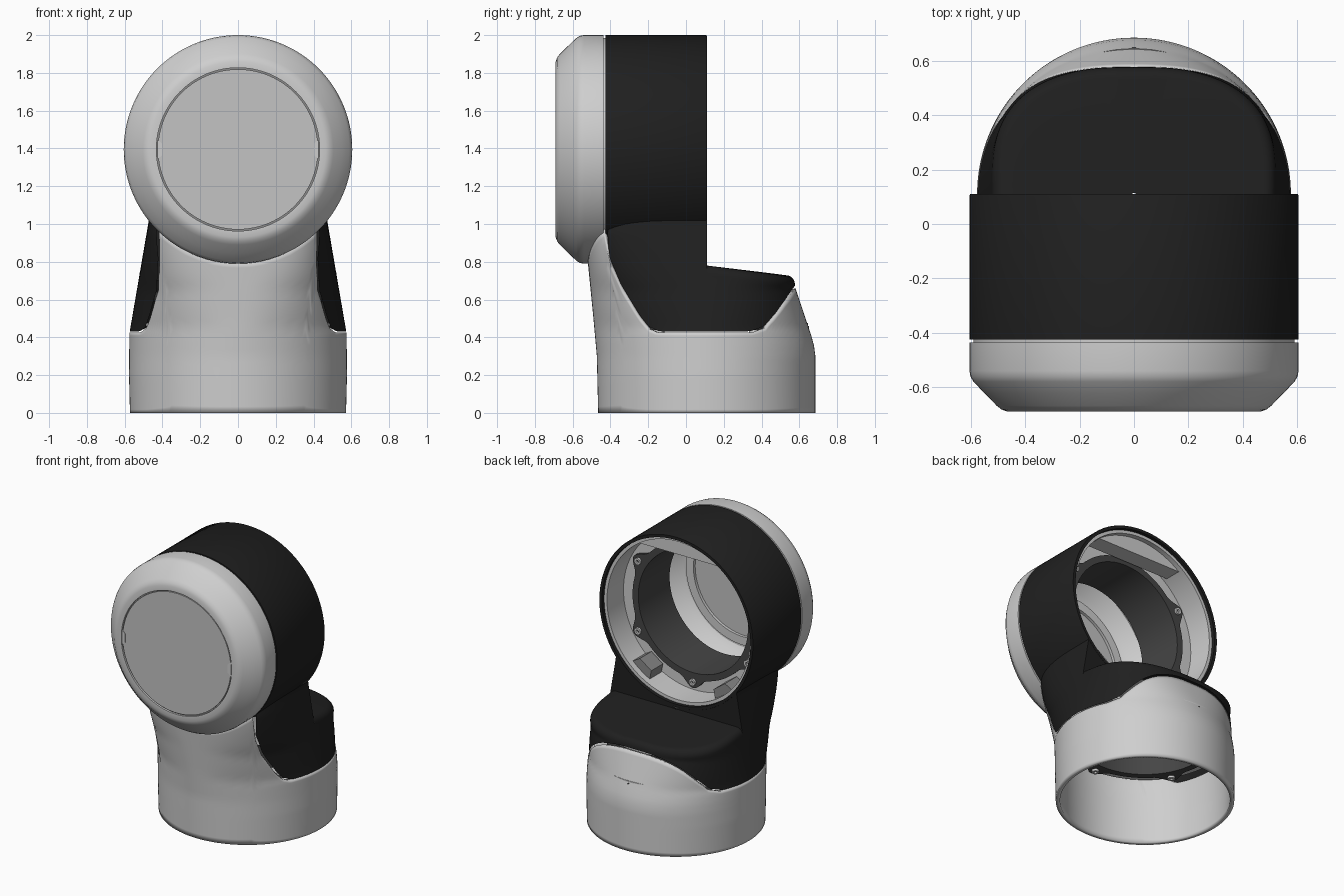
import bpy, bmesh, math
from math import sin, cos, pi, sqrt

if "Cube" in bpy.data.objects:
    bpy.data.objects.remove(bpy.data.objects["Cube"])

CZ, CY = 1.395, 0.11        # height of horizontal axis, y of vertical axis
N = 192                     # columns around the lower body


def material(name, v):
    m = bpy.data.materials.new(name)
    m.diffuse_color = (v, v, v, 1)
    m.use_nodes = True
    m.node_tree.nodes["Principled BSDF"].inputs["Base Color"].default_value = m.diffuse_color
    return m


LIGHT = material("light_grey", 0.62)
DISC = material("disc_grey", 0.55)
BLACK = material("black", 0.014)
DARK = material("dark_grey", 0.06)
STEEL = material("groove_grey", 0.25)


def make(name, verts, faces, mat, closed=True):
    bm = bmesh.new()
    vs = [bm.verts.new(v) for v in verts]
    for f in faces:
        bm.faces.new([vs[i] for i in f])
    if closed:
        bmesh.ops.recalc_face_normals(bm, faces=bm.faces)
    me = bpy.data.meshes.new(name)
    bm.to_mesh(me)
    bm.free()
    me.materials.append(mat)
    ob = bpy.data.objects.new(name, me)
    bpy.context.collection.objects.link(ob)
    return ob


def place(axis, r, a, t, c=(0, 0)):
    u, v = c[0] + r * cos(a), c[1] + r * sin(a)
    return (u, t, CZ + v) if axis == 'y' else (u, CY + v, t)


def lathe(name, axis, prof, mat, seg=96, c=(0, 0), shape=None):
    """Revolve a closed (radius, distance) loop; shape replaces the outer radius of 9."""
    n, verts, faces = len(prof), [], []
    for i in range(seg):
        a = 2 * pi * i / seg
        verts += [place(axis, shape(a) if r == 9 else r, a, t, c) for r, t in prof]
    for i in range(seg):
        for j in range(n):
            k, i2 = (j + 1) % n, (i + 1) % seg
            faces.append((i * n + j, i2 * n + j, i2 * n + k, i * n + k))
    return make(name, verts, faces, mat)


def ring(name, axis, r0, r1, t0, t1, mat, **kw):
    return lathe(name, axis, [(r0, t0), (r1, t0), (r1, t1), (r0, t1)], mat, **kw)


def disc(name, axis, r, t0, t1, mat, c=(0, 0), seg=96):
    verts = [place(axis, r, 2 * pi * i / seg, t, c) for t in (t0, t1) for i in range(seg)]
    faces = [tuple(range(seg)), tuple(range(seg, 2 * seg))]
    faces += [(i, (i + 1) % seg, (i + 1) % seg + seg, i + seg) for i in range(seg)]
    return make(name, verts, faces, mat)


def prism(name, pts, y0, y1, mat):
    """Extrude an (x, z) outline along y."""
    n = len(pts)
    verts = [(x, y, z) for y in (y0, y1) for x, z in pts]
    faces = [tuple(range(n)), tuple(range(n, 2 * n))]
    faces += [(i, (i + 1) % n, (i + 1) % n + n, i + n) for i in range(n)]
    return make(name, verts, faces, mat)


def lerp(pts, t):
    if t <= pts[0][0]:
        return pts[0][1]
    for (a, va), (b, vb) in zip(pts, pts[1:]):
        if t <= b:
            return va + (vb - va) * (t - a) / (b - a)
    return pts[-1][1]


# Lower body surface: half width, front, back and squareness by height
WIDTH = [(0, .572), (.2, .577), (.42, .575), (1.02, .472)]
FRONT = [(0, -.465), (.3, -.472), (.5, -.49), (.8, -.52), (1, -.535)]
BACK = [(0, .685), (.3, .685), (.36, .677), (.42, .66), (.66, .58), (1.1, .5)]
POWER = [(0, 2), (.45, 2), (.65, 2.5), (.8, 3.4), (.95, 4.5)]
SPLIT = [(-.436, 1.1), (-.43, .95), (-.41, .81), (-.35, .67), (-.25, .505), (-.2, .445),
         (-.15, .425), (.35, .425), (.42, .45), (.48, .52), (.58, .66), (.7, .84)]


def surf(a, z):
    n = lerp(POWER, z)
    s = sin(a)
    b = lerp(BACK, z) - CY if s > 0 else CY - lerp(FRONT, z)
    r = (abs(cos(a) / lerp(WIDTH, z)) ** n + abs(s / b) ** n) ** (-1 / n)
    return r * cos(a), CY + r * s, z


def climb(a, test):
    z = .35
    while z < 1.04 and not test(*surf(a, z)):
        z += .002
    return z


def trim(a):                # height where a column enters the horizontal drum
    return climb(a, lambda x, y, z: x * x + (z - CZ) ** 2 < .595 ** 2)


def seam(a, g=0.0):         # height of the colour split, with gap g
    return climb(a, lambda x, y, z: z >= g + max(lerp(SPLIT, y - g), lerp(SPLIT, y + g)))


def roof(y):
    return .78 - .12 * (y - CY)


def columns(name, cols, mat, wrap):
    """Skin a list of equal-length columns; None leaves an opening."""
    n = max(len(c) for c in cols if c)
    verts, faces, start = [], [], []
    for c in cols:
        start.append(len(verts) if c else None)
        verts += c or []
    for i in range(len(cols) if wrap else len(cols) - 1):
        p, q = start[i], start[(i + 1) % len(cols)]
        if p is None or q is None:
            continue
        faces += [(p + j, q + j, q + j + 1, p + j + 1) for j in range(n - 1)]
    return make(name, verts, faces, mat, False)


# Light sleeve with a scalloped upper edge
cols = []
for i in range(N):
    a = 2 * pi * i / N
    top = seam(a) if sin(a) >= 0 else min(seam(a), trim(a))
    cols.append([surf(a, top * j / 24) for j in range(25)])
sleeve = columns("lower_sleeve", cols, LIGHT, True)
mod = sleeve.modifiers.new("wall", 'SOLIDIFY')
mod.thickness, mod.offset = .028, -1

# Black cover, front half: side walls rising into the drum
cols = []
for i in range(N // 2 + 1):
    a = pi + pi * i / (N // 2)
    lo, hi = seam(a, .007), trim(a)
    cols.append([surf(a, lo + (hi - lo) * j / 20) for j in range(21)] if lo < hi - .004 else None)
columns("cover_side_walls", cols, BLACK, False)

# Black cover, rear half: wall, rounded edge and sloped roof
cols = []
for i in range(N // 2 + 1):
    a = pi * i / (N // 2)
    lo = seam(a, .007)
    hi = max(lo + .004, roof(surf(a, .68)[1]) - .05)
    col = [surf(a, lo + (hi - lo) * j / 12) for j in range(13)]
    x, y, z = col[-1]
    for k in range(1, 7):
        s = 1 - .09 * (1 - cos(k * pi / 12))
        col.append((x * s, CY + (y - CY) * s, z + .05 * sin(k * pi / 12)))
    z = col[-1][2]
    for s in (.7, .4, .01):
        yy = CY + (y - CY) * s
        col.append((x * s, yy, roof(yy)))
    cols.append(col)
columns("cover_rear_roof", cols, BLACK, False)

# Shoulder faces closing the cover under the drum's rear rim
for side in (1, -1):
    rows = []
    for j in range(25):
        z = .70 + .33 * j / 24
        xo = surf(0, z)[0]
        xi = min(xo, sqrt(max(0, .6 ** 2 - (CZ - z) ** 2)))
        rows.append([(side * xi, CY - .001, z), (side * xo, CY - .001, z)])
    columns("shoulder", rows if side > 0 else rows[::-1], BLACK, False)

# Horizontal drum: black shell with light liner
lathe("drum_shell", 'y', [(.582, -.425), (.605, -.425), (.605, .105), (.602, .11),
                          (.582, .11)], BLACK, seg=128)
ring("drum_liner", 'y', .56, .59, -.437, .085, LIGHT, seg=128)
ring("liner_back_wall", 'y', .435, .57, -.13, -.10, LIGHT)

# Rounded end cap with groove and front disc
lathe("end_cap", 'y', [(.58, -.436), (.605, -.436), (.605, -.54), (.601, -.562), (.59, -.58),
                       (.55, -.622), (.505, -.668), (.487, -.682), (.465, -.69), (.432, -.69),
                       (.432, -.655), (.47, -.655), (.50, -.635), (.57, -.56)], LIGHT, seg=128)
ring("cap_inner_step", 'y', .39, .45, -.665, -.64, LIGHT)
ring("cap_groove", 'y', .41, .436, -.676, -.664, STEEL)
disc("front_disc", 'y', .424, -.686, -.66, DISC)
for side in (1, -1):
    prism("disc_notch", [(side * x, CZ + z) for x, z in
                         ((.426, -.05), (.41, -.038), (.402, -.03), (.402, .03), (.41, .038), (.426, .05))],
          -.689, -.68, LIGHT)


# Bolted dark flanges inside both tubes
def lobes(a):
    return .475 + .065 * max(0, cos(6 * (a - pi / 6))) ** 3


for tag, axis, t, d in (("drum", 'y', -.10, 1), ("base", 'z', .46, -1)):
    lathe(tag + "_flange", axis, [(.43, t), (9, t), (9, t + d * .02), (.43, t + d * .02)],
          DARK, seg=144, shape=lobes)
    ring(tag + "_inner_tube", axis, .43, .445, t + d * .02,
         t - d * (.33 if axis == 'y' else .18), DARK)
    for k in range(6):
        a = pi / 6 + k * pi / 3
        c = (.495 * cos(a), .495 * sin(a))
        ring(tag + "_bolt", axis, .01, .024, t, t + d * .035, LIGHT, seg=16, c=c)
ring("base_flange_plate", 'z', .435, .535, .46, .475, LIGHT)

# Flat chord block at the top of the drum and clips near the bottom
half = math.acos(.45 / .565)
prism("top_block", [(.565 * sin(half * k / 12), CZ + .565 * cos(half * k / 12))
                    for k in range(-12, 13)], -.07, .05, LIGHT)
for side in (1, -1):
    pts = []
    for r, da in ((.57, -.15), (.57, .15), (.50, .11), (.50, -.11)):
        a = -pi / 2 + side * .62 + da
        pts.append((r * cos(a), CZ + r * sin(a)))
    prism("liner_clip", pts, -.09, .04, STEEL)

# Smooth shading with sharp edges kept
for ob in bpy.context.scene.objects:
    ob.select_set(True)
    bpy.context.view_layer.objects.active = ob
bpy.ops.object.shade_smooth_by_angle(angle=math.radians(32))
